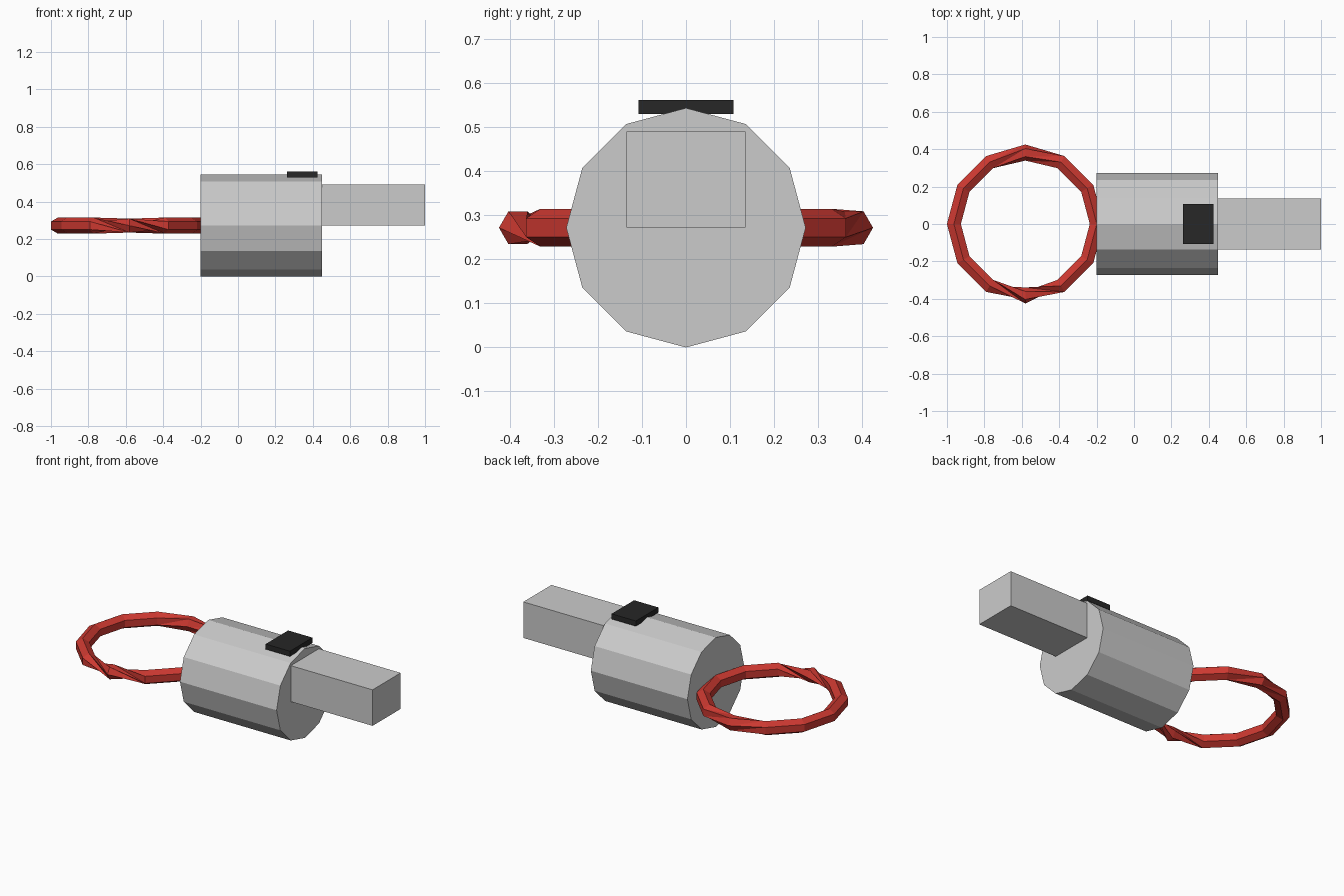
import bpy, bmesh
from math import sin, cos, radians, pi

if "Cube" in bpy.data.objects:
    bpy.data.objects.remove(bpy.data.objects["Cube"])


def material(name, rgb):
    m = bpy.data.materials.new(name)
    m.diffuse_color = (*rgb, 1)
    m.use_nodes = True
    m.node_tree.nodes["Principled BSDF"].inputs["Base Color"].default_value = m.diffuse_color
    return m


def finish(name, bm, mat=None):
    bmesh.ops.recalc_face_normals(bm, faces=bm.faces[:])
    me = bpy.data.meshes.new(name)
    bm.to_mesh(me)
    bm.free()
    if mat:
        me.materials.append(mat)
    ob = bpy.data.objects.new(name, me)
    bpy.context.collection.objects.link(ob)
    return ob


def box(name, lo, hi, mat=None):
    bm = bmesh.new()
    bmesh.ops.create_cube(bm, size=1)
    for v in bm.verts:
        v.co = [(a + b) / 2 + c * (b - a) for a, b, c in zip(lo, hi, v.co)]
    return finish(name, bm, mat)


red = material("red", (0.6, 0.04, 0.03))
black = material("black", (0.02, 0.02, 0.02))
AXIS_Z = 0.272

# twelve-sided body lying along x, one edge on top
bm = bmesh.new()
ends = [[bm.verts.new((x, 0.272 * sin(k * pi / 6), AXIS_Z + 0.272 * cos(k * pi / 6)))
         for k in range(12)] for x in (-0.2, 0.45)]
for loop in ends:
    bm.faces.new(loop)
for k in range(12):
    j = (k + 1) % 12
    bm.faces.new((ends[0][k], ends[0][j], ends[1][j], ends[1][k]))
finish("body", bm)

# square plug and dark plate on top
box("plug", (0.45, -0.135, 0.272), (1.0, 0.135, 0.491))
box("top_plate", (0.262, -0.108, 0.53), (0.425, 0.108, 0.562), black)

# ring with hexagonal section, twisting a quarter turn around both side points
bm = bmesh.new()
R, r, CX = 0.382, 0.043, -0.581
sections = []
for i in range(12):
    t = i * pi / 6
    twist = 0 if i in (3, 9) else (90 if 3 < i < 9 else -90)
    loop = []
    for k in range(6):
        p = radians(twist + 60 * k)
        d = R + r * cos(p)
        loop.append(bm.verts.new((CX + d * cos(t), d * sin(t), AXIS_Z + r * sin(p))))
    sections.append(loop)
for i in range(12):
    s, n = sections[i], sections[(i + 1) % 12]
    for k in range(6):
        j = (k + 1) % 6
        if i in (2, 3, 8, 9):  # twisted spans, split so the crease direction is fixed
            bm.faces.new((s[k], s[j], n[k]))
            bm.faces.new((s[j], n[j], n[k]))
        else:
            bm.faces.new((s[k], s[j], n[j], n[k]))
finish("key_ring", bm, red)
